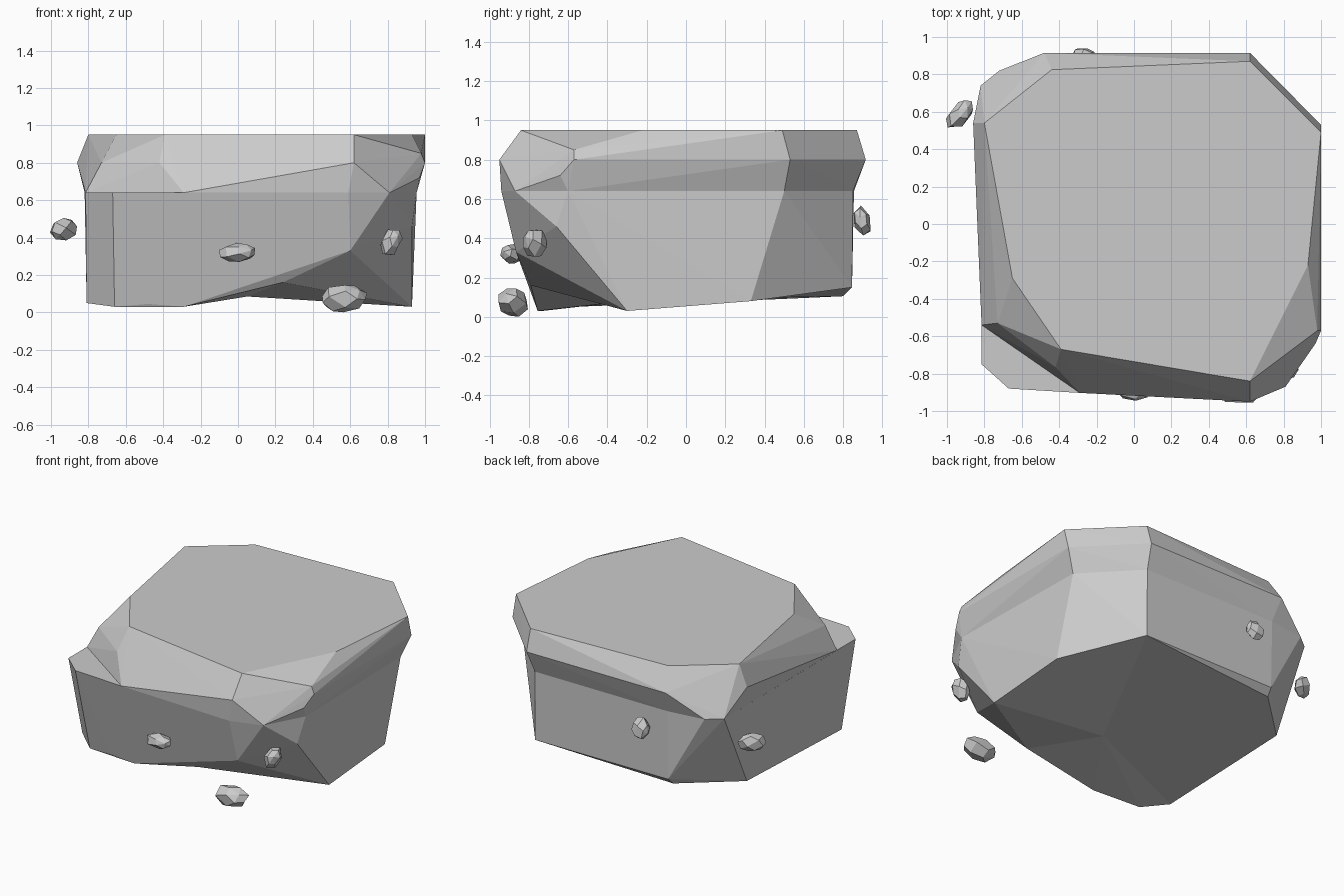
import bpy, bmesh, math, random
from mathutils import Vector, Euler

if "Cube" in bpy.data.objects:
    bpy.data.objects.remove(bpy.data.objects["Cube"])

random.seed(4)
SEAM = 0.64


def finish(bm, name):
    bmesh.ops.remove_doubles(bm, verts=bm.verts[:], dist=0.001)
    bmesh.ops.recalc_face_normals(bm, faces=bm.faces[:])
    me = bpy.data.meshes.new(name)
    bm.to_mesh(me)
    bm.free()
    ob = bpy.data.objects.new(name, me)
    bpy.context.collection.objects.link(ob)
    return ob


def add_hull(bm, pts):
    """Convex hull of pts, without the hidden cap on the shared seam."""
    vs = [bm.verts.new(p) for p in pts]
    res = bmesh.ops.convex_hull(bm, input=vs)
    junk = {g for g in res["geom_interior"] + res["geom_unused"]
            if isinstance(g, bmesh.types.BMVert)}
    bmesh.ops.delete(bm, geom=list(junk), context='VERTS')
    caps = [f for f in bm.faces if all(abs(v.co.z - SEAM) < 1e-4 for v in f.verts)]
    bmesh.ops.delete(bm, geom=caps, context='FACES')


# Boulder: upper and lower hulls meeting at one seam ring
ring = [(x, y, SEAM) for x, y in (
    (-.815, -.54), (-.29, -.903), (.59, -.94), (.81, -.87), (.955, -.6),
    (.935, .5), (.6, .85), (-.45, .855), (-.72, .82), (-.82, .74))]
ledge = [(x, y, SEAM) for x, y in ((-.815, -.75), (-.67, -.88), (-.48, -.892))]
belt = [(x, y, .8) for x, y in (
    (-.86, .54), (-.48, .915), (.62, .915), (1, .53), (1, -.57),
    (.62, -.95), (-.42, -.765), (-.73, -.53))]
crown = [(x, y, .95) for x, y in (
    (-.80, .54), (-.44, .825), (.62, .87), (1, .49), (.93, -.22),
    (.65, -.69), (.62, -.84), (-.39, -.67), (-.65, -.29))]
corner = [(.98, -.57, .85), (.97, -.64, .72)]
base = [(-.81, -.6, .05), (-.66, -.73, .03), (-.48, -.75, .045), (-.29, -.755, .03),
        (.24, -.79, .16), (.6, -.865, .33), (.93, -.66, .46), (.93, -.3, .03),
        (.93, .33, .08), (.6, .845, .15), (-.46, .80, .105), (-.45, .845, .15),
        (-.81, .47, .09)]

bm = bmesh.new()
add_hull(bm, ring + belt + crown + corner)
add_hull(bm, ring + ledge + base)
# flat step at the front left
bm.faces.new([bm.verts.new(p) for p in [ring[0]] + ledge + [ring[1]]])
bmesh.ops.remove_doubles(bm, verts=bm.verts[:], dist=0.001)
bmesh.ops.recalc_face_normals(bm, faces=bm.faces[:])
bm.normal_update()

# slightly hollow underside, fanned from its middle
under = [f for f in bm.faces if f.normal.z < -.82 and f.calc_center_median().z < .3]
inside = set(under)
rim = [tuple(e.verts) for f in under for e in f.edges
       if sum(g in inside for g in e.link_faces) == 1]
bmesh.ops.delete(bm, geom=under, context='FACES_ONLY')
middle = bm.verts.new((.05, -.25, .085))
for a, b in rim:
    bm.faces.new((a, b, middle))
loose = [e for e in bm.edges if not e.link_faces]
bmesh.ops.delete(bm, geom=loose, context='EDGES')
bmesh.ops.recalc_face_normals(bm, faces=bm.faces[:])
bmesh.ops.dissolve_limit(bm, angle_limit=math.radians(1.0),
                         verts=bm.verts[:], edges=bm.edges[:])
finish(bm, "boulder")


# Pebbles: jittered low spheres fitted to a size
def pebble(name, loc, size, rot=(0, 0, 0)):
    bm = bmesh.new()
    bmesh.ops.create_uvsphere(bm, u_segments=6, v_segments=4, radius=1)
    tilt = Euler([random.uniform(.3, 1.2) for _ in range(3)])
    for v in bm.verts:
        v.co *= random.uniform(.92, 1.06)
        v.co.rotate(tilt)
    e = Euler([math.radians(a) for a in rot])
    lo = [min(v.co[i] for v in bm.verts) for i in range(3)]
    hi = [max(v.co[i] for v in bm.verts) for i in range(3)]
    for v in bm.verts:
        p = Vector([((v.co[i] - lo[i]) / (hi[i] - lo[i]) - .5) * size[i] for i in range(3)])
        p.rotate(e)
        v.co = p + Vector(loc)
    finish(bm, name)


pebble("pebble_left", (-.93, .585, .445), (.19, .10, .12), (0, 0, 50))
pebble("pebble_front", (-.005, -.89, .32), (.19, .11, .10))
pebble("pebble_corner", (.82, -.77, .375), (.10, .12, .15), (0, 20, 0))
pebble("pebble_ground", (.57, -.88, .073), (.24, .15, .145))
pebble("pebble_back", (-.27, .895, .49), (.12, .09, .15), (15, 0, 0))
